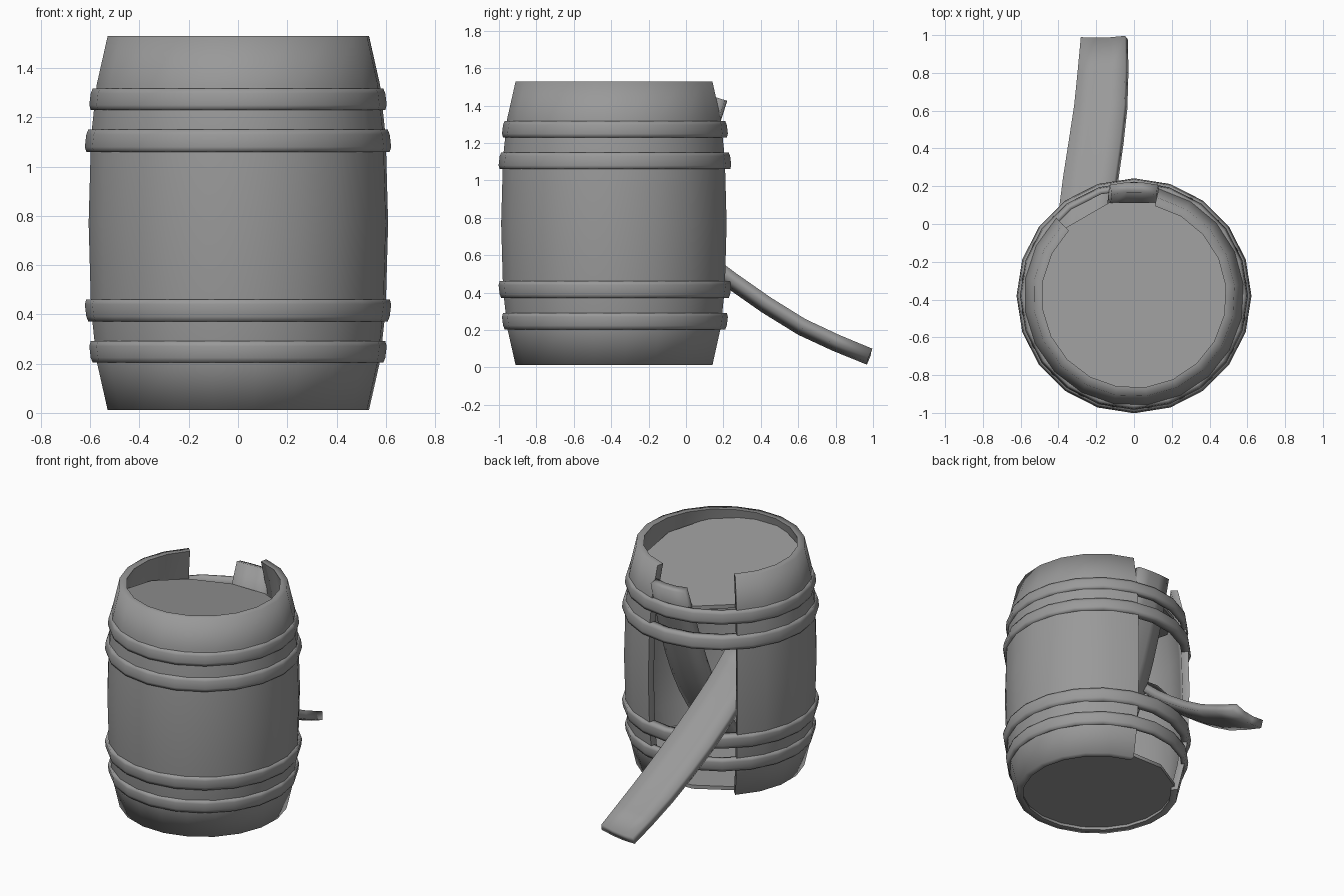
import bpy, math
from mathutils import Vector

if "Cube" in bpy.data.objects:
    bpy.data.objects.remove(bpy.data.objects["Cube"])

CY = -0.38          # barrel axis is at x = 0, y = CY

grey = bpy.data.materials.new("dull_grey")
grey.diffuse_color = (0.32, 0.32, 0.32, 1)
grey.use_nodes = True
grey.node_tree.nodes["Principled BSDF"].inputs["Base Color"].default_value = grey.diffuse_color


def finish(name, verts, faces, angle=95):
    mesh = bpy.data.meshes.new(name)
    mesh.from_pydata([tuple(v) for v in verts], [], faces)
    mesh.materials.append(grey)
    obj = bpy.data.objects.new(name, mesh)
    bpy.context.collection.objects.link(obj)
    bpy.ops.object.select_all(action='DESELECT')
    obj.select_set(True)
    bpy.context.view_layer.objects.active = obj
    bpy.ops.object.mode_set(mode='EDIT')
    bpy.ops.mesh.select_all(action='SELECT')
    bpy.ops.mesh.normals_make_consistent(inside=False)
    bpy.ops.object.mode_set(mode='OBJECT')
    bpy.ops.object.shade_smooth_by_angle(angle=math.radians(angle))
    return obj


def sweep(name, rings, closed, angle=95):
    """Skin a list of equal closed cross-sections; cap both ends if open."""
    n, m = len(rings), len(rings[0])
    faces = []
    for i in range(n if closed else n - 1):
        a, b = i * m, ((i + 1) % n) * m
        for j in range(m):
            k = (j + 1) % m
            faces.append((a + j, a + k, b + k, b + j))
    if not closed:
        h = m // 2          # cap as quads between outer and inner lines
        for base in (0, (n - 1) * m):
            for j in range(h - 1):
                faces.append((base + j, base + j + 1, base + m - 2 - j, base + m - 1 - j))
    return finish(name, [v for r in rings for v in r], faces, angle)


def revolve(name, profile, start=0, end=360, steps=20, angle=95):
    closed = end - start == 360
    rings = []
    for i in range(steps if closed else steps + 1):
        a = math.radians(start + (end - start) * i / steps)
        rings.append([(r * math.cos(a), CY + r * math.sin(a), z) for r, z in profile])
    return sweep(name, rings, closed, angle)


def smooth_path(path):
    """Insert a rounded midpoint between neighbouring path points."""
    p = [Vector(q) for q in path]
    p = [2 * p[0] - p[1]] + p + [2 * p[-1] - p[-2]]
    out = []
    for i in range(1, len(p) - 2):
        out += [p[i], (9 * (p[i] + p[i + 1]) - p[i - 1] - p[i + 2]) / 16]
    return out + [p[-2]]


def stave(name, path, side, thick=0.055):
    """Loose curved plank whose outer face follows the path."""
    pts = smooth_path(path)
    side = Vector(side).normalized()
    rings = []
    for i, p in enumerate(pts):
        t = (pts[min(i + 1, len(pts) - 1)] - pts[max(i - 1, 0)]).normalized()
        nrm = side.cross(t).normalized()
        bulge = 1 - abs(2 * i / (len(pts) - 1) - 1) ** 2
        w = 0.127 + 0.022 * bulge
        us = (-1, -0.33, 0.33, 1)
        outer = [p + side * w * u - nrm * 0.015 * u * u for u in us]
        inner = [p + side * w * 0.93 * u - nrm * (thick + 0.015 * u * u) for u in us]
        rings.append(outer + inner[::-1])
    return sweep(name, rings, False)


# Barrel wall with three planks' worth of opening at the back
half = [(0.535, 0.012), (0.58, 0.21), (0.603, 0.42)]
outer = half + [(0.613, 0.77)] + [(r, 1.542 - z) for r, z in reversed(half)]
inner = [(r - 0.047, z) for r, z in reversed(outer)]
revolve("barrel_wall", outer + inner, 135, 437, 17, 85)

# Hoops, two near each end
for i, (z0, z1, r0, r1) in enumerate([(1.23, 1.317, 0.604, 0.596),
                                      (1.06, 1.15, 0.622, 0.614)]):
    prof = [(0.565, z0), (r0 - 0.006, z0), (r0, z0 + 0.02),
            (r1 + 0.002, z1 - 0.02), (r1 - 0.006, z1), (0.565, z1)]
    revolve(f"upper_hoop_{i + 1}", prof)
    revolve(f"lower_hoop_{i + 1}", [(r, 1.521 - z) for r, z in prof])

# Heads: the top one has slipped down towards the opening
for name, z, radius, tilt in (("top_head", 1.39, 0.51, -0.175),
                              ("bottom_head", 0.06, 0.515, 0)):
    n = 12
    vs = []
    for h in (z - 0.025, z):
        for k in range(n):
            a = math.radians(15 + 30 * k)
            y = radius * math.sin(a)
            vs.append((radius * math.cos(a), CY + y, h + tilt * y))
    fs = [tuple(range(n)), tuple(range(n, 2 * n))]
    fs += [(k, (k + 1) % n, n + (k + 1) % n, n + k) for k in range(n)]
    finish(name, vs, fs, 40)

# Stave that has fallen inwards behind the hoops
stave("inner_loose_stave",
      [(0, 0.222, 1.425), (0, 0.10, 1.05), (0, -0.04, 0.70),
       (0, -0.21, 0.40), (0, -0.43, 0.12)], (1, 0, 0))

# Stave that sticks out through the opening to the ground
stave("outer_loose_stave",
      [(-0.155, 0.966, 0.02), (-0.175, 0.60, 0.18), (-0.228, 0.22, 0.43),
       (-0.268, -0.08, 0.67), (-0.29, -0.30, 0.90)], (1, 0.03, 0.14))
